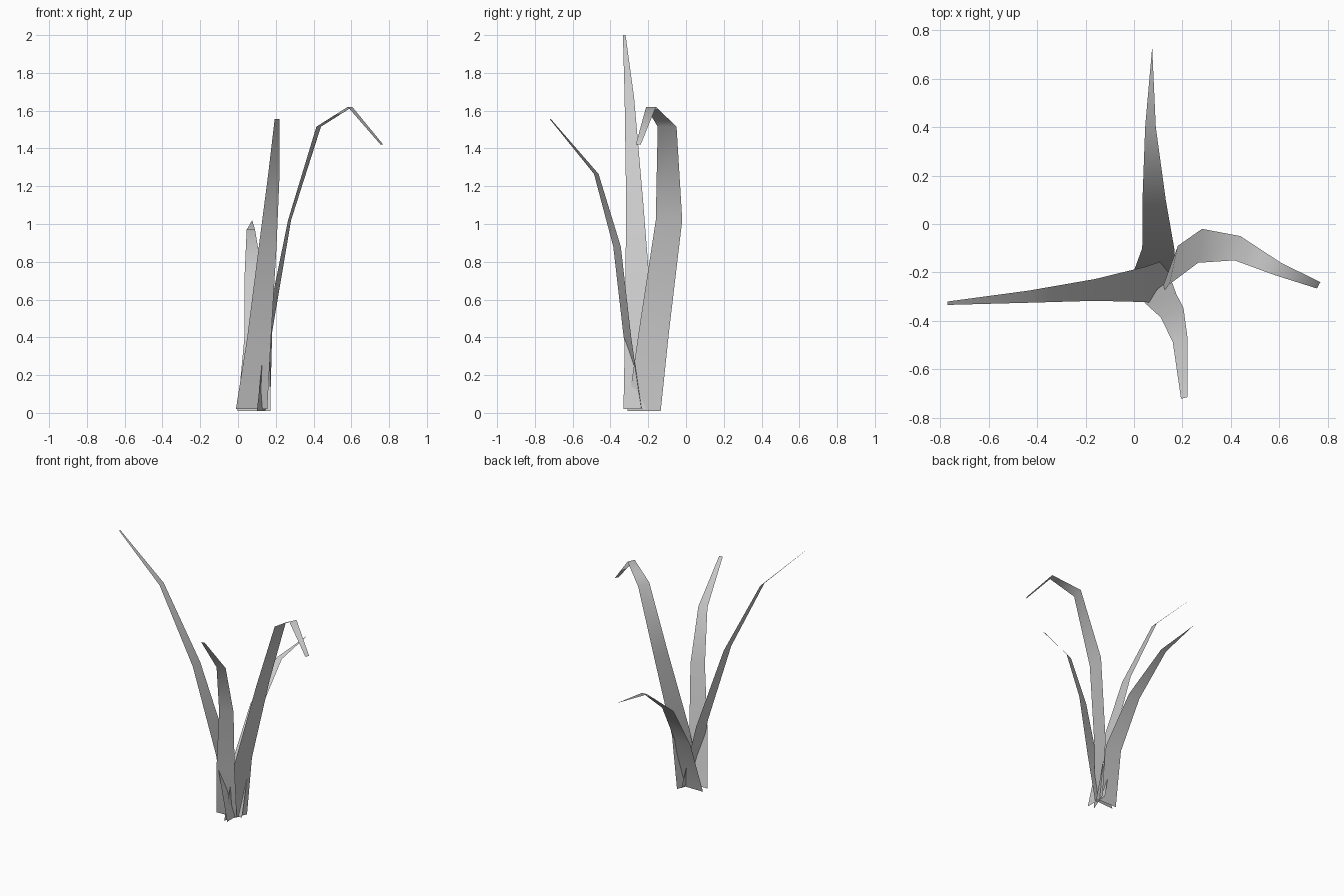
import bpy
import bmesh
from mathutils import Vector

# Remove the default cube
default_cube = bpy.data.objects.get("Cube")
if default_cube:
    bpy.data.objects.remove(default_cube, do_unlink=True)

# Single flat colour for the whole plant
GREY = (0.6, 0.6, 0.6, 1.0)
leaf_material = bpy.data.materials.new("pale grey leaf")
leaf_material.use_nodes = True
leaf_material.diffuse_color = GREY
leaf_material.node_tree.nodes["Principled BSDF"].inputs["Base Color"].default_value = GREY


def make_blade(name, rings):
    """Sweep a flat ribbon along a spine.

    Each ring holds the spine point (x, y, z) and the half width (x, y).
    """
    bm = bmesh.new()
    previous = None
    for x, y, z, half_x, half_y in rings:
        centre = Vector((x, y, z))
        half_width = Vector((half_x, half_y, 0))
        if half_width.length:
            pair = [bm.verts.new(centre - half_width), bm.verts.new(centre + half_width)]
        else:
            pair = [bm.verts.new(centre)]
        if previous:
            bm.faces.new(previous + pair[::-1])
        previous = pair
    # Turn the ribbon so that its upper side is the outside
    bm.normal_update()
    if sum(face.normal.z for face in bm.faces) < 0:
        bmesh.ops.reverse_faces(bm, faces=bm.faces)
    for face in bm.faces:
        face.smooth = True
    mesh = bpy.data.meshes.new(name)
    bm.to_mesh(mesh)
    bm.free()
    mesh.materials.append(leaf_material)
    blade = bpy.data.objects.new(name, mesh)
    bpy.context.scene.collection.objects.link(blade)
    return blade


# Tallest blade, leaning to the model's right
make_blade("right_blade", [
    (.14, -.238, .02, 0, .093),
    (.04, -.25, .5, 0, .072),
    (-.16, -.272, 1.12, 0, .045),
    (-.435, -.3, 1.67, 0, .025),
    (-.77, -.327, 2, 0, .007),
])

# Blade whose tip folds over and hangs down on the model's left
make_blade("left_drooping_blade", [
    (.135, -.222, .01, .035, .088),
    (.163, -.17, .43, .018, .08),
    (.273, -.09, 1.02, .008, .07),
    (.427, -.1, 1.515, .012, .05),
    (.593, -.185, 1.62, .012, .026),
    (.762, -.253, 1.42, .007, .013),
])

# Blade curving towards the front
make_blade("front_blade", [
    (.072, -.24, .02, .083, .005),
    (.112, -.31, .4, .063, .02),
    (.157, -.365, .88, .047, .02),
    (.19, -.475, 1.265, .03, .012),
    (.207, -.718, 1.555, .013, .003),
])

# Low blade arching to the back and ending in a point
make_blade("back_blade", [
    (.085, -.2, .01, .088, 0),
    (.1, -.1, .4, .066, 0),
    (.083, .1, .73, .048, 0),
    (.068, .4, .97, .022, 0),
    (.075, .73, 1.02, 0, 0),
])
